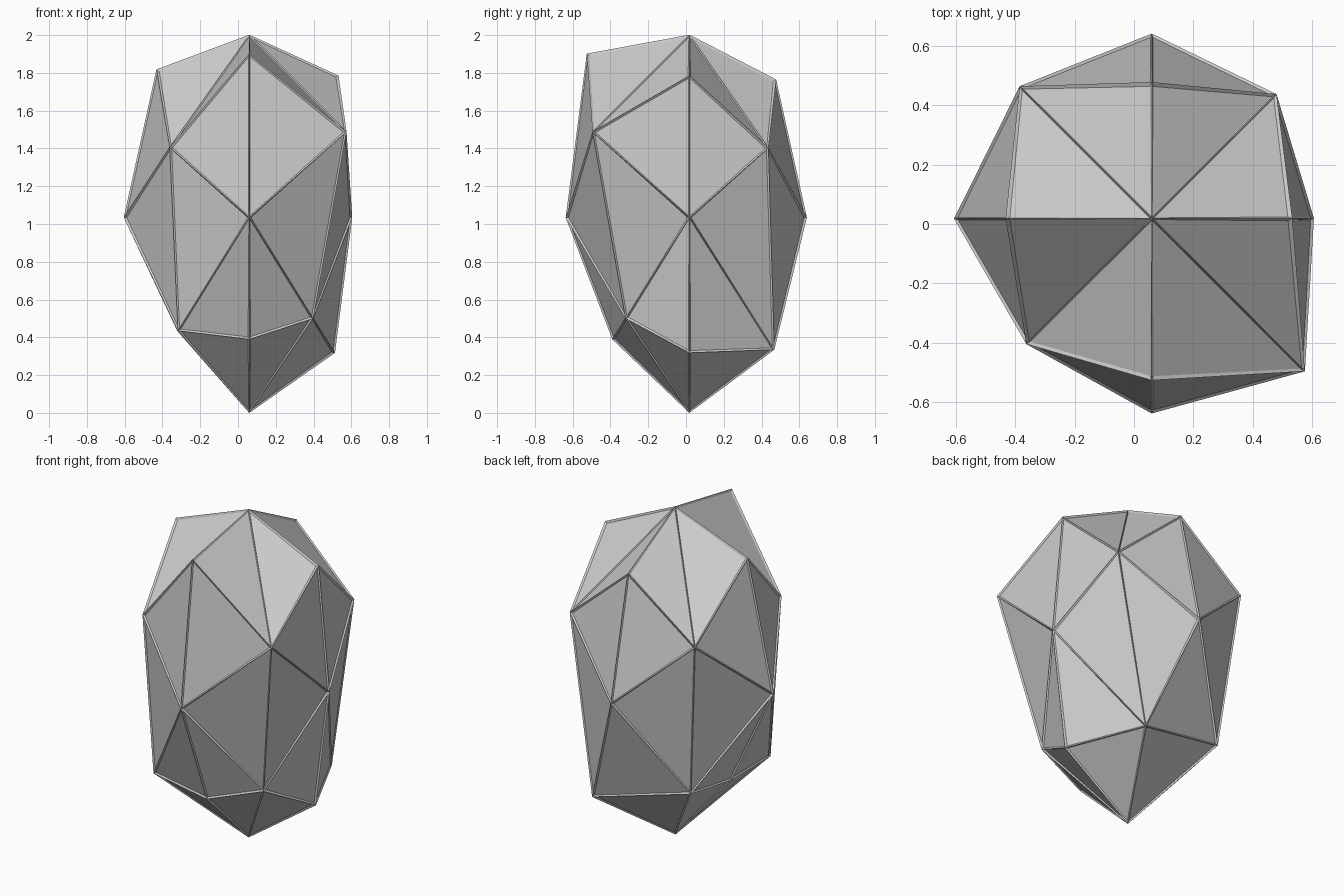
import bpy, bmesh, math
from mathutils import Vector

if "Cube" in bpy.data.objects:
    bpy.data.objects.remove(bpy.data.objects["Cube"])

CENTRE = Vector((0.06, 0.018, 1.035))

# Reach of each ring point, counter-clockwise from the right: axis, diagonal, axis, ...
UPPER = [0.465, 0.412, 0.452, 0.438, 0.485, 0.415, 0.537, 0.507]
LOWER = [0.445, None, None, 0.347, 0.373, 0.372, 0.40, 0.332]
EQUATOR = [0.535, 0.612, 0.655, 0.645]


def ring_point(i, reach, slope):
    a = i * math.pi / 4
    r = reach * (math.sqrt(2) if i % 2 else 1)
    return CENTRE + Vector((r * math.cos(a), r * math.sin(a), slope * reach))


# Faceted stone
bm = bmesh.new()
top = bm.verts.new((CENTRE.x, CENTRE.y, 1.992))
bottom = bm.verts.new((CENTRE.x, CENTRE.y, 0.01))
upper = [bm.verts.new(ring_point(i, r, 0.89 if i % 2 else 1.6))
         for i, r in enumerate(UPPER)]
shared = bm.verts.new(CENTRE + Vector((0.242, 0.442, -0.695)))  # two merged points
lower = [bm.verts.new(ring_point(i, r, -1.6)) if r else shared
         for i, r in enumerate(LOWER)]
equator = [bm.verts.new(ring_point(2 * k, r, 0)) for k, r in enumerate(EQUATOR)]


def tri(*v):
    if len(set(v)) == 3:
        bm.faces.new(v)


for i in range(8):
    j = (i + 1) % 8
    e = equator[((i + 1) // 2) % 4 if i % 2 else i // 2]
    tri(top, upper[i], upper[j])
    tri(bottom, lower[j], lower[i])
    tri(e, upper[j], upper[i])
    tri(e, lower[i], lower[j])
    if i % 2:  # side panels either side of each diagonal
        tri(equator[i // 2], lower[i], upper[i])
        tri(e, upper[i], lower[i])
bmesh.ops.recalc_face_normals(bm, faces=bm.faces)
mesh = bpy.data.meshes.new("stone")
bm.to_mesh(mesh)
bm.free()
stone = bpy.data.objects.new("stone", mesh)
bpy.context.collection.objects.link(stone)

# Thin raised ribs along every edge
ribs = bpy.data.objects.new("edge_ribs", mesh.copy())
bpy.context.collection.objects.link(ribs)
wire = ribs.modifiers.new("ribs", 'WIREFRAME')
wire.thickness = 0.02
wire.offset = 0
wire.use_even_offset = False
